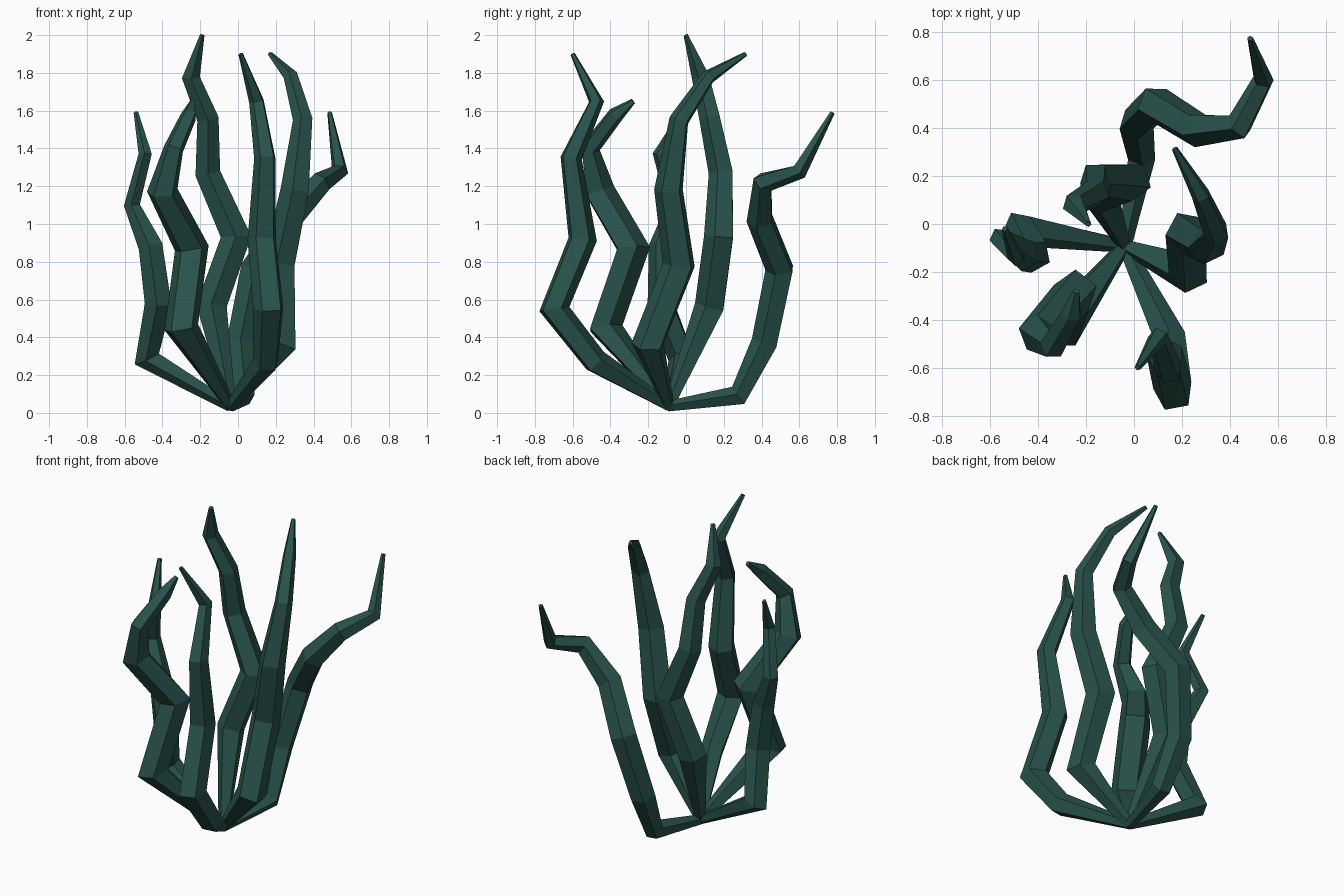
import bpy, bmesh, math
from mathutils import Vector

mat = bpy.data.materials.new("dark_green")
mat.diffuse_color = (0.022, 0.085, 0.072, 1)
SIDES = 5
BASE = (-0.04, -0.09, 0.035, 0.03)


def stalk(name, points, phase):
    """Tapered low-poly tube along (x, y, z, radius) points, starting at the shared root."""
    pts = [BASE] + points
    P = [Vector(p[:3]) for p in pts]
    bm = bmesh.new()
    rings, normal, last = [], None, None
    for i, p in enumerate(P):
        a = (p - P[i - 1]).normalized() if i else None
        b = (P[i + 1] - p).normalized() if i < len(P) - 1 else None
        t = ((a or b) + (b or a)).normalized()
        if normal is None:
            out = Vector((p.x + t.x, p.y + t.y, 0))
            normal = (out - t * out.dot(t)).normalized()
        else:
            normal = last.rotation_difference(t) @ normal
        last = t
        side = t.cross(normal)
        ring = []
        for k in range(SIDES):
            ang = phase + 2 * math.pi * k / SIDES
            ring.append(bm.verts.new(p + pts[i][3] * (math.cos(ang) * normal + math.sin(ang) * side)))
        rings.append(ring)
    for r, s in zip(rings, rings[1:]):
        for k in range(SIDES):
            n = (k + 1) % SIDES
            bm.faces.new((r[k], r[n], s[n], s[k]))
    bm.faces.new(rings[0][::-1])
    bm.faces.new(rings[-1])
    bmesh.ops.recalc_face_normals(bm, faces=bm.faces)
    me = bpy.data.meshes.new(name)
    bm.to_mesh(me)
    bm.free()
    me.materials.append(mat)
    bpy.context.collection.objects.link(bpy.data.objects.new(name, me))


# tallest stalk, back left of centre
stalk("tall_stalk", [(-0.14, 0.13, 0.56, .085), (-0.01, 0.18, 0.93, .085), (-0.16, 0.19, 1.27, .07),
                     (-0.16, 0.13, 1.56, .06), (-0.25, 0.08, 1.78, .05), (-0.19, 0.0, 2.0, .013)], 0)
# front stalk
stalk("front_stalk", [(0.15, -0.48, 0.27, .07), (0.165, -0.70, 0.55, .085), (0.13, -0.55, 0.92, .08),
                      (0.145, -0.61, 1.35, .06), (0.10, -0.475, 1.65, .042), (0.015, -0.60, 1.9, .013)], math.pi)
# right stalk
stalk("right_stalk", [(0.23, -0.20, 0.36, .09), (0.22, -0.035, 0.78, .09), (0.305, -0.09, 1.18, .08),
                      (0.345, -0.035, 1.55, .055), (0.28, 0.12, 1.78, .04), (0.17, 0.315, 1.9, .013)], 0)
# front left stalk
stalk("front_left_stalk", [(-0.30, -0.43, 0.45, .095), (-0.245, -0.285, 0.87, .095), (-0.40, -0.46, 1.17, .085),
                           (-0.34, -0.51, 1.40, .055), (-0.26, -0.375, 1.575, .045), (-0.24, -0.28, 1.65, .015)], 0)
# left stalk
stalk("left_stalk", [(-0.48, -0.02, 0.29, .075), (-0.42, -0.13, 0.58, .075), (-0.46, -0.13, 0.88, .068),
                     (-0.56, -0.06, 1.10, .045), (-0.49, -0.14, 1.37, .037), (-0.54, -0.02, 1.59, .013)], 0)
# bent back stalk
stalk("back_stalk", [(0.03, 0.28, 0.09, .06), (0.01, 0.42, 0.37, .075), (0.09, 0.50, 0.76, .08),
                     (0.26, 0.395, 1.02, .075), (0.44, 0.41, 1.22, .06), (0.54, 0.60, 1.28, .045),
                     (0.485, 0.775, 1.59, .013)], math.pi)
